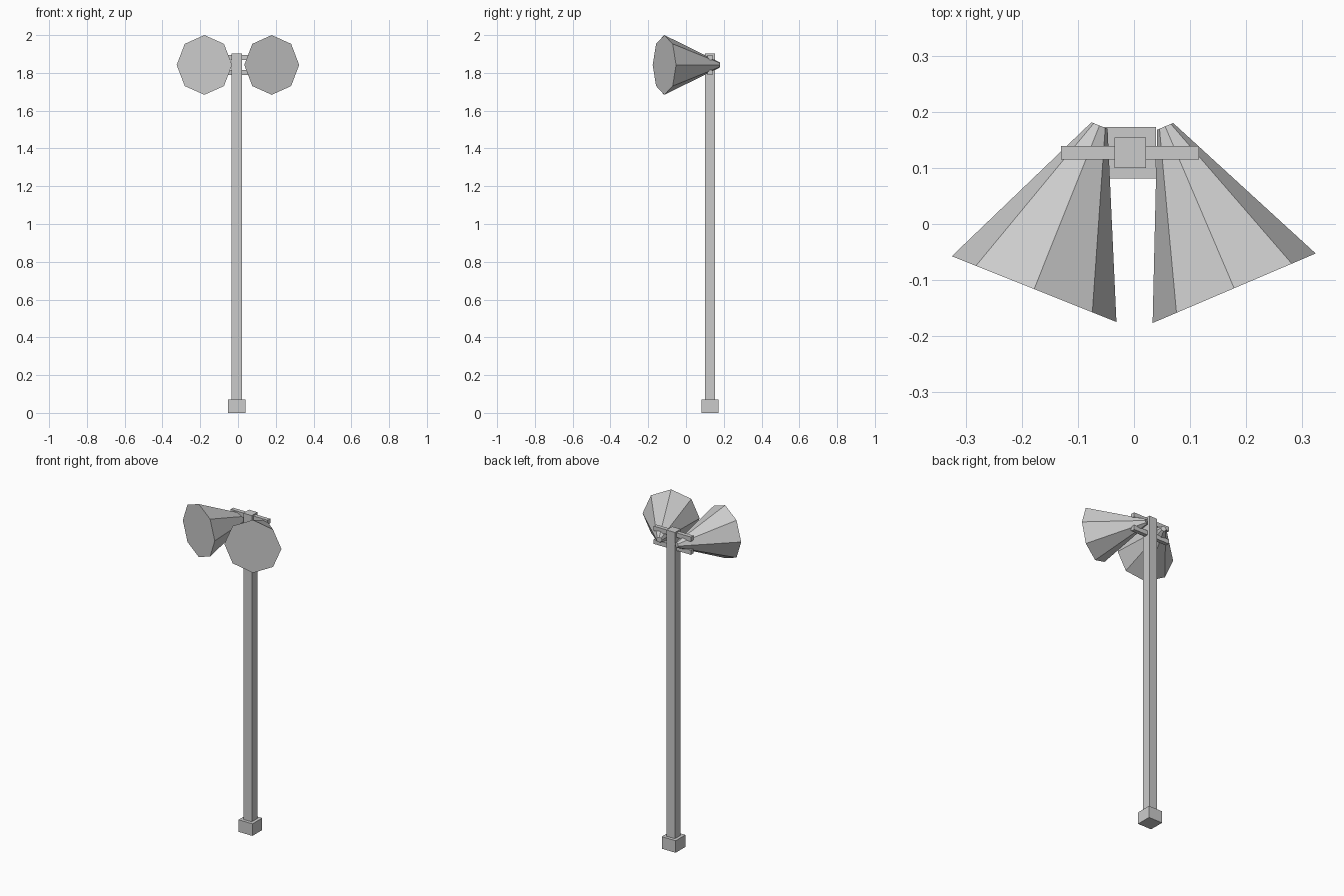
import bpy
from math import atan2, pi
from mathutils import Vector

cube = bpy.data.objects.get("Cube")
if cube:
    bpy.data.objects.remove(cube, do_unlink=True)

# Single painted-metal colour
grey = bpy.data.materials.new("light grey metal")
grey.use_nodes = True
COLOUR = (0.6, 0.6, 0.6, 1)
grey.diffuse_color = COLOUR
grey.node_tree.nodes["Principled BSDF"].inputs["Base Color"].default_value = COLOUR

POLE_X, POLE_Y = -0.007, 0.127
HORN_Z = 1.842


def box(name, size, z_low):
    """Box centred on the pole axis, with its underside at z_low."""
    bpy.ops.mesh.primitive_cube_add(size=1, location=(POLE_X, POLE_Y, z_low + size[2] / 2))
    obj = bpy.context.object
    obj.name = name
    obj.scale = size
    bpy.ops.object.transform_apply(location=False, rotation=False, scale=True)
    obj.data.materials.append(grey)


def horn(name, mouth, throat):
    """Closed eight-sided horn running level from its wide mouth to its narrow throat."""
    mouth, throat = Vector((*mouth, HORN_Z)), Vector((*throat, HORN_Z))
    axis = throat - mouth
    bpy.ops.mesh.primitive_cone_add(
        vertices=8, radius1=0.158, radius2=0.0155, depth=axis.length,
        location=(mouth + throat) / 2,
        rotation=(-pi / 2, 0, atan2(-axis.x, axis.y)))
    obj = bpy.context.object
    obj.name = name
    obj.data.materials.append(grey)


# Post and foot
box("foot", (0.092, 0.092, 0.072), 0)
box("pole", (0.056, 0.054, 1.87), 0.032)

# Two crossbars holding the horns
box("upper_crossbar", (0.246, 0.024, 0.027), 1.867)
box("lower_crossbar", (0.246, 0.024, 0.027), 1.788)

# Pair of splayed horns
horn("right_horn", (-0.178, -0.116), (-0.0615, 0.1755))
horn("left_horn", (0.1785, -0.1145), (0.0555, 0.174))
